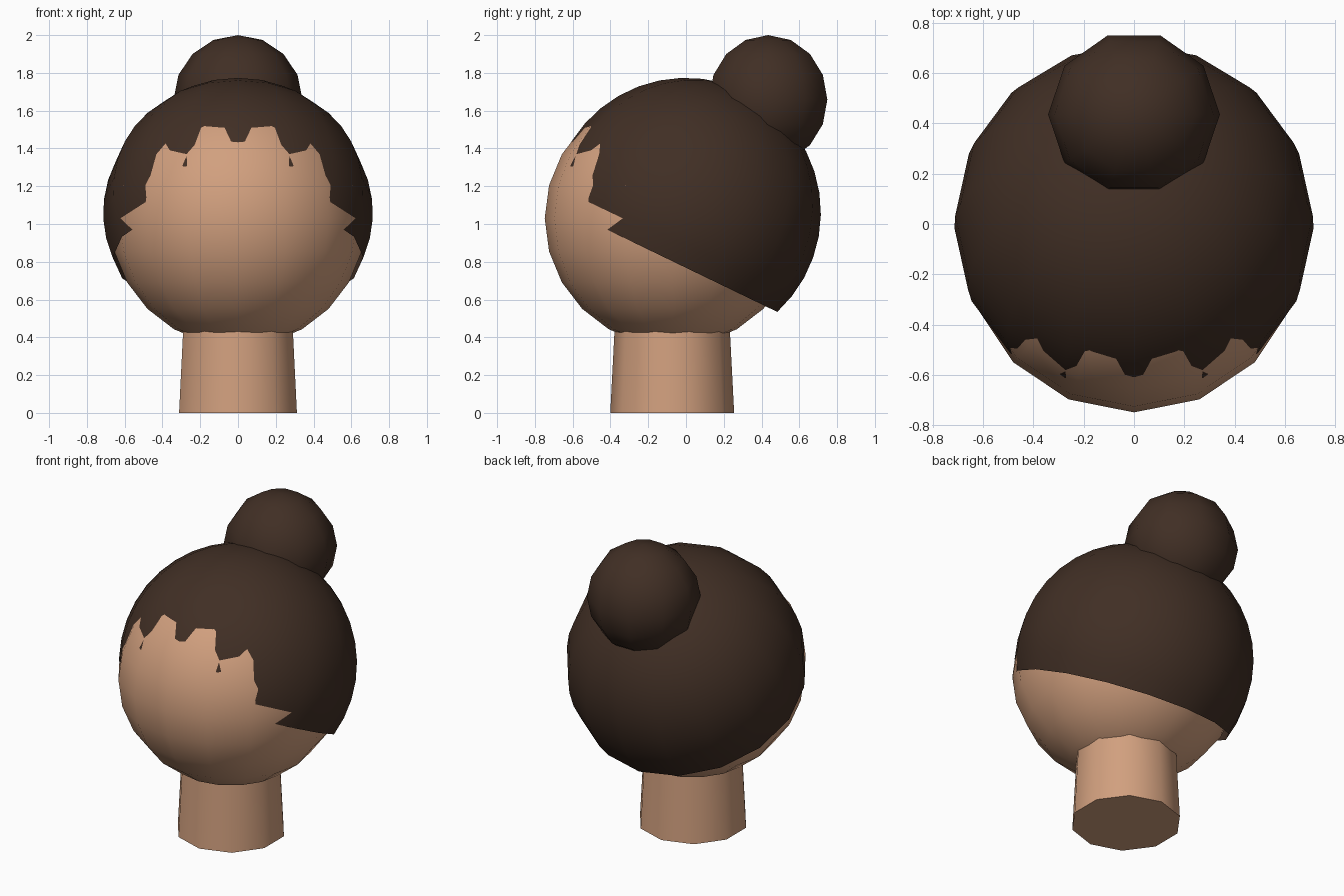
import bpy, bmesh
from math import sin, cos, pi, radians

if "Cube" in bpy.data.objects:
    bpy.data.objects.remove(bpy.data.objects["Cube"])


def material(name, rgb):
    m = bpy.data.materials.new(name)
    m.diffuse_color = (*rgb, 1)
    m.use_nodes = True
    m.node_tree.nodes["Principled BSDF"].inputs["Base Color"].default_value = m.diffuse_color
    return m


def lathe(name, profile, segs, mat, phase=0.0):
    """Revolve (radius, z) points about z; zero radius makes a pole."""
    bm = bmesh.new()
    rings = []
    for r, z in profile:
        if r < 1e-6:
            rings.append([bm.verts.new((0, 0, z))] * segs)
        else:
            rings.append([bm.verts.new((r * cos(phase + 2 * pi * i / segs),
                                        r * sin(phase + 2 * pi * i / segs), z))
                          for i in range(segs)])
    for a, b in zip(rings, rings[1:]):
        for i in range(segs):
            j = (i + 1) % segs
            quad = list(dict.fromkeys((a[i], b[i], b[j], a[j])))
            bm.faces.new(quad)
    for f in bm.faces:
        f.smooth = True
    mesh = bpy.data.meshes.new(name)
    bm.to_mesh(mesh)
    bm.free()
    mesh.materials.append(mat)
    ob = bpy.data.objects.new(name, mesh)
    bpy.context.collection.objects.link(ob)
    return ob


def arc(radius, rings, sweep=pi):
    """Sphere profile from the top pole down through the sweep angle."""
    return [(radius * sin(sweep * i / rings), radius * cos(sweep * i / rings))
            for i in range(rings + 1)]


skin = material("skin", (0.64, 0.35, 0.21))
brown = material("hair_brown", (0.052, 0.028, 0.018))

# Neck: tapered ten-sided column with closed ends
neck = lathe("neck", [(0, 0.5), (0.302, 0.5), (0.328, 0), (0, 0)], 10, skin, pi / 2)
neck.location = (0, -0.073, 0)
bpy.context.view_layer.objects.active = neck
neck.select_set(True)
bpy.ops.object.shade_smooth_by_angle(angle=radians(45))

# Head
head = lathe("head", arc(0.678, 12), 16, skin)
head.location = (0, -0.07, 1.03)

# Hair cap: open partial sphere tipped backwards; the face pokes through it
hair = lathe("hair_cap", arc(0.714, 12, 0.62 * pi), 16, brown)
hair.location = (0, 0, 1.06)
hair.rotation_euler = (-0.45, 0, 0)

# Hair bun
bun = lathe("hair_bun", arc(0.341, 8), 10, brown)
bun.location = (0, 0.435, 1.659)
bun.scale = (1, 0.966, 1)
